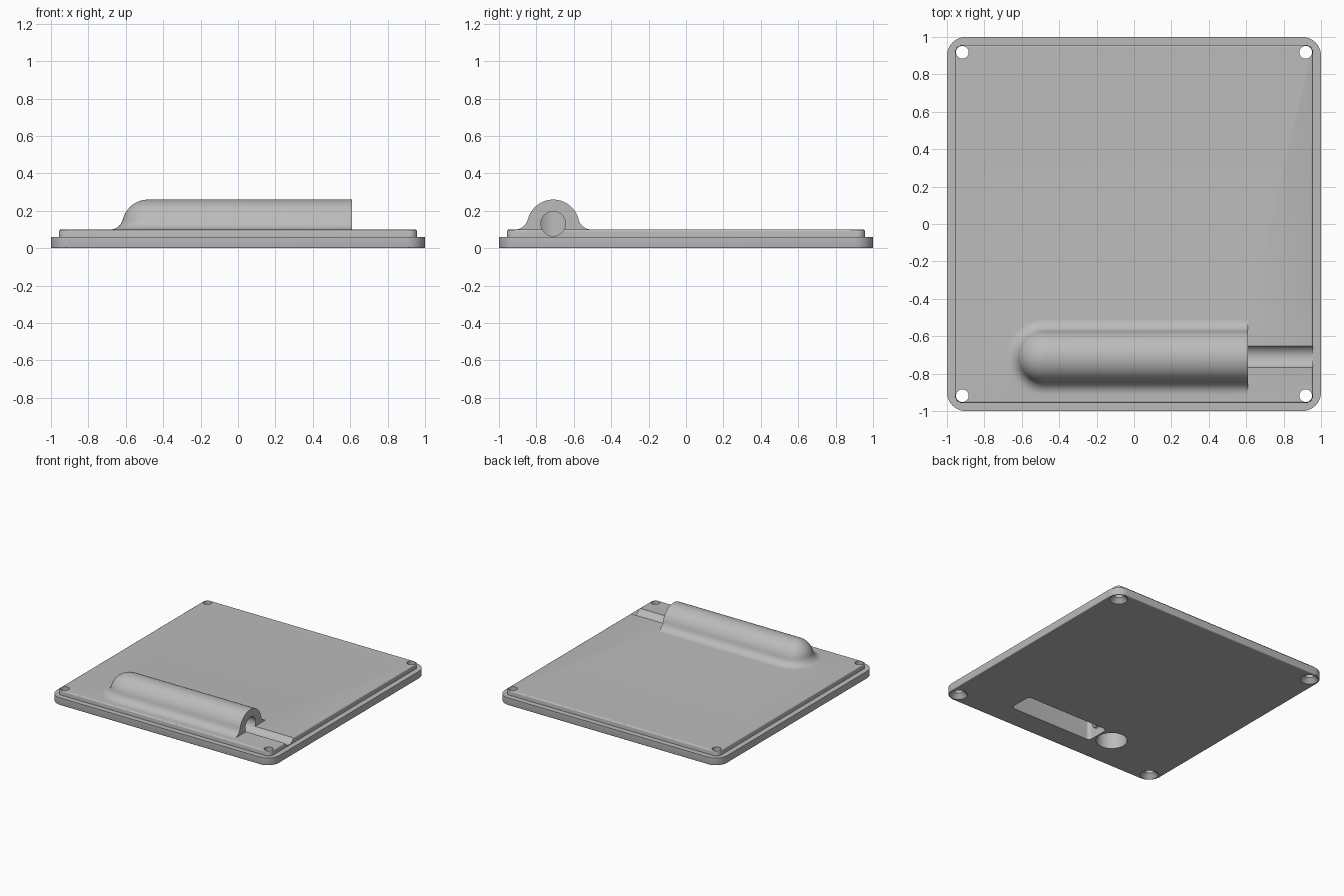
import bpy, bmesh, math
from mathutils import Matrix

if "Cube" in bpy.data.objects:
    bpy.data.objects.remove(bpy.data.objects["Cube"])

grey = bpy.data.materials.new("light grey plastic")
grey.use_nodes = True
grey.diffuse_color = (0.5, 0.5, 0.5, 1)
grey.node_tree.nodes["Principled BSDF"].inputs["Base Color"].default_value = (0.5, 0.5, 0.5, 1)

AXIS_Y = -0.71      # centre line of the housing
HOUSING_END = 0.61
DOME_X = -0.48


def make(name, bm):
    bmesh.ops.recalc_face_normals(bm, faces=bm.faces)
    mesh = bpy.data.meshes.new(name)
    bm.to_mesh(mesh)
    bm.free()
    mesh.materials.append(grey)
    ob = bpy.data.objects.new(name, mesh)
    bpy.context.collection.objects.link(ob)
    return ob


def rounded_slab(name, x0, x1, y0, y1, z0, z1, radius, bevel=0.0, top=True):
    """Box with rounded upright corners and an optional small edge bevel."""
    bm = bmesh.new()
    bmesh.ops.create_cube(bm, size=1)
    for v in bm.verts:
        v.co.x = x1 if v.co.x > 0 else x0
        v.co.y = y1 if v.co.y > 0 else y0
        v.co.z = z1 if v.co.z > 0 else z0
    upright = [e for e in bm.edges if abs(e.verts[0].co.z - e.verts[1].co.z) > 1e-4]
    bmesh.ops.bevel(bm, geom=upright, offset=radius, segments=10, profile=0.5, affect='EDGES')
    if bevel:
        level = z1 if top else z0
        rim = [e for e in bm.edges if all(abs(v.co.z - level) < 1e-4 for v in e.verts)]
        bmesh.ops.bevel(bm, geom=rim, offset=bevel, segments=3, profile=0.5, affect='EDGES')
    return make(name, bm)


def cylinder(name, centre, r1, r2, depth, along_x=False):
    bm = bmesh.new()
    turn = Matrix.Rotation(math.pi / 2, 4, 'Y') if along_x else Matrix()
    bmesh.ops.create_cone(bm, cap_ends=True, segments=48, radius1=r1, radius2=r2,
                          depth=depth, matrix=Matrix.Translation(centre) @ turn)
    return make(name, bm)


def combine(body, tool, operation):
    mod = body.modifiers.new(operation, 'BOOLEAN')
    mod.operation, mod.object, mod.solver = operation, tool, 'EXACT'
    bpy.context.view_layer.objects.active = body
    bpy.ops.object.modifier_apply(modifier=mod.name)
    bpy.data.objects.remove(tool)


def housing():
    """Flared arch section swept straight, then turned into a domed end."""
    big, fillet, zc, foot = 0.14, 0.07, 0.12, 0.204
    meet = math.atan2(0.05, foot)
    profile = [(0, 0.08), (foot, 0.08)]
    for i in range(9):
        a = -math.pi / 2 - i / 8 * (math.pi / 2 - meet)
        profile.append((foot + fillet * math.cos(a), 0.1 + fillet + fillet * math.sin(a)))
    for i in range(1, 17):
        a = meet + i / 16 * (math.pi / 2 - meet)
        profile.append((max(0, big * math.cos(a)), zc + big * math.sin(a)))
    bm = bmesh.new()
    columns = []
    for r, z in profile:
        turn = [math.pi / 2 + math.pi * i / 32 for i in range(33)]
        path = [(DOME_X + r * math.cos(a), r * math.sin(a)) for a in turn]
        path = [(HOUSING_END, r)] + path + [(HOUSING_END, -r)]
        columns.append([bm.verts.new((x, AXIS_Y + y, z)) for x, y in path])
    for a, b in zip(columns, columns[1:]):
        for i in range(len(a) - 1):
            bm.faces.new((a[i], a[i + 1], b[i + 1], b[i]))
    # flat end wall
    bm.faces.new([c[0] for c in columns] + [c[-1] for c in reversed(columns[1:-1])])
    bmesh.ops.remove_doubles(bm, verts=bm.verts, dist=1e-5)
    bmesh.ops.dissolve_degenerate(bm, edges=bm.edges, dist=1e-5)
    return make("housing", bm)


# Base plate, raised panel and domed housing
body = rounded_slab("cover_plate", -1, 1, -1, 1, 0, 0.06, 0.1, 0.006, top=False)
panel = rounded_slab("panel", -0.957, 0.957, -0.957, 0.957, 0.03, 0.1, 0.04, 0.01)
combine(body, panel, 'UNION')
combine(body, housing(), 'UNION')

# Underside pocket and round well
combine(body, rounded_slab("pocket", -0.25, 0.5, AXIS_Y - 0.1, AXIS_Y + 0.1, -0.05, 0.2, 0.03),
        'DIFFERENCE')
combine(body, cylinder("well", (-0.38, AXIS_Y, 0.075), 0.115, 0.115, 0.25), 'DIFFERENCE')

# Cable channel through the housing and along the panel
combine(body, cylinder("channel", (0.34, AXIS_Y, 0.131), 0.066, 0.066, 1.44, True), 'DIFFERENCE')

# Countersunk corner screw holes
for sx in (-1, 1):
    for sy in (-1, 1):
        x, y = sx * 0.918, sy * 0.918
        combine(body, cylinder("screw_hole", (x, y, 0.05), 0.034, 0.034, 0.2), 'DIFFERENCE')
        combine(body, cylinder("countersink", (x, y, 0.015), 0.072, 0.034, 0.04), 'DIFFERENCE')

bpy.ops.object.select_all(action='DESELECT')
body.select_set(True)
bpy.context.view_layer.objects.active = body
bpy.ops.object.shade_smooth_by_angle(angle=math.radians(30))
